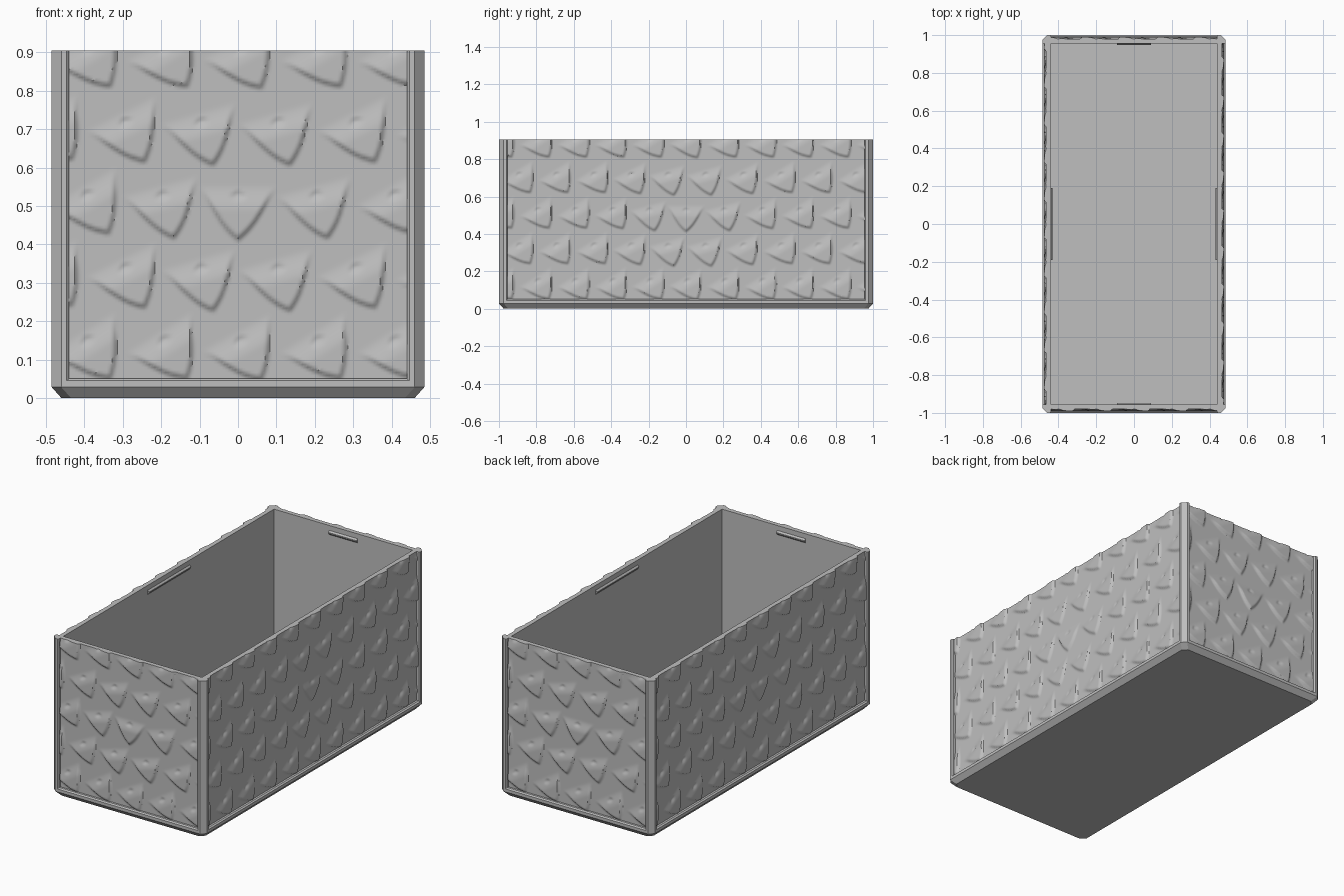
import bpy, bmesh, math

cube = bpy.data.objects.get("Cube")
if cube:
    bpy.data.objects.remove(cube, do_unlink=True)

HX, HY, TOP = 0.485, 1.0, 0.905      # outer half sizes and height
WALL, CUT = 0.045, 0.025             # wall thickness, outer chamfer
RAIL = 0.045                         # height of the bottom rail
RECESS, LIP = 0.02, 0.011            # panel recess, heart relief
STEP = 0.007

gray = bpy.data.materials.new("plain_gray")
gray.use_nodes = True
gray.diffuse_color = (0.52, 0.52, 0.52, 1)
gray.node_tree.nodes["Principled BSDF"].inputs["Base Color"].default_value = gray.diffuse_color


def link(name, mesh, angle=0.0):
    obj = bpy.data.objects.new(name, mesh)
    obj.rotation_euler.z = angle
    bpy.context.collection.objects.link(obj)
    return obj


def finish(name, bm, fix=True):
    if fix:
        bmesh.ops.recalc_face_normals(bm, faces=bm.faces)
    mesh = bpy.data.meshes.new(name)
    bm.to_mesh(mesh)
    bm.free()
    mesh.materials.append(gray)
    return mesh


def loft(loops, caps=True):
    """Skin a stack of closed loops."""
    bm = bmesh.new()
    rings = [[bm.verts.new(p) for p in loop] for loop in loops]
    n = len(rings[0])
    for a, b in zip(rings, rings[1:]):
        for i in range(n):
            j = (i + 1) % n
            bm.faces.new((a[i], a[j], b[j], b[i]))
    if caps:
        bm.faces.new(rings[0][::-1])
        bm.faces.new(rings[-1])
    return bm


def octagon(inset, z):
    """Rectangle with cut corners, as a loop at height z."""
    x, y, c = HX - inset, HY - inset, CUT
    return [(x, c - y, z), (x, y - c, z), (x - c, y, z), (c - x, y, z),
            (-x, y - c, z), (-x, c - y, z), (c - x, -y, z), (x - c, -y, z)]


def smooth(a, b, t):
    t = max(0.0, min(1.0, (t - a) / (b - a)))
    return t * t * (3 - 2 * t)


def heart_height(u, v):
    """Relief of one heart; notch at the origin, tip pointing down."""
    au = abs(u)
    edge = ((v + 0.135) * 0.07 - au * 0.095) / 0.118
    edge += 0.008 * math.sin(math.pi * min(1, au / 0.08))
    body = smooth(0, 0.011, edge) * smooth(0.015, -0.055, v)
    dent = smooth(0, 0.007, -v - 0.5 * au) * smooth(0.032, 0.01, math.hypot(u, v))
    return LIP * body - 0.005 * dent


def heart_layout(half):
    """Staggered hearts that tilt more with distance from the middle."""
    hearts = []
    for row in range(-2, 3):
        shift = 0.1 * (row % 2)
        for col in range(-6, 7):
            u, z = col * 0.2 + shift, row * 0.19
            if abs(u) < half + 0.1:
                tilt = min(math.radians(32), 1.3 * math.hypot(u, z))
                hearts.append((u, z + 0.54, math.cos(tilt), math.sin(tilt)))
    return hearts


def relief_panel(name, half, depth):
    """Recessed heart panel facing -y, with its top rim."""
    hearts = heart_layout(half)
    nu, nz = round(2 * half / STEP), round((TOP - RAIL) / STEP)
    bm = bmesh.new()
    columns = []
    for i in range(nu + 1):
        u = -half + 2 * half * i / nu
        near = [h for h in hearts if abs(u - h[0]) < 0.15]
        column = []
        for k in range(nz + 1):
            z = RAIL + (TOP - RAIL) * k / nz
            high, low = 0.0, 0.0
            for hu, hz, c, s in near:
                du, dz = u - hu, z - hz
                if -0.16 < dz < 0.08:
                    h = heart_height(du * c + dz * s, dz * c - du * s)
                    high, low = max(high, h), min(low, h)
            column.append(bm.verts.new((u, RECESS - depth - high - low, z)))
        column.append(bm.verts.new((u, WALL - depth, TOP)))
        columns.append(column)
    for a, b in zip(columns, columns[1:]):
        for k in range(nz + 1):
            bm.faces.new((a[k], b[k], b[k + 1], a[k + 1]))
    return finish(name, bm, fix=False)


# Heart panels on opposite walls, each pair sharing one mesh
panels = []
for name, half, depth, turn in (("end", HX - WALL, HY, 0), ("side", HY - WALL, HX, math.pi / 2)):
    mesh = relief_panel(name + "_panel", half, depth)
    for k in range(2):
        panels.append(link(f"{name}_panel_{k + 1}", mesh, turn + k * math.pi))

# Base slab with chamfered underside and bevelled rail
link("base", finish("base", loft([octagon(CUT, 0), octagon(0, 0.028),
                                 octagon(0, RAIL), octagon(0.008, RAIL + 0.006)])))

# Inner wall lining, facing inwards
ix, iy = HX - WALL, HY - WALL
corners = [(ix, -iy), (ix, iy), (-ix, iy), (-ix, -iy)]
lining = loft([[(x, y, z) for x, y in corners] for z in (RAIL, TOP)], caps=False)
bmesh.ops.reverse_faces(lining, faces=lining.faces)
link("inner_walls", finish("inner_walls", lining, fix=False))

# Corner posts with chamfered outer edge and small inner bevels
b = 0.006
profile = [(0, CUT), (CUT, 0), (WALL - b, 0), (WALL, b), (WALL, WALL), (b, WALL), (0, WALL - b)]
for sx in (-1, 1):
    for sy in (-1, 1):
        loops = [[(sx * (HX - p), sy * (HY - q), z) for p, q in profile] for z in (0.028, TOP)]
        name = ("left" if sx > 0 else "right") + ("_back" if sy > 0 else "_front") + "_post"
        link(name, finish(name, loft(loops)))

# Lid catch ridges just below the inner rim
for name, half, wall, turn in (("end", 0.09, iy, 0), ("side", 0.19, ix, math.pi / 2)):
    section = [(0, 0.012), (0.008, 0.003), (0.008, -0.003), (0, -0.012)]
    loops = [[(u, p - wall, 0.865 + q) for p, q in section] for u in (-half, half)]
    mesh = finish(name + "_catch", loft(loops))
    for k in range(2):
        link(f"{name}_catch_{k + 1}", mesh, turn + k * math.pi)

# Smooth relief, crisp rim
bpy.ops.object.select_all(action='DESELECT')
for obj in panels[::2]:
    obj.select_set(True)
    bpy.context.view_layer.objects.active = obj
bpy.ops.object.shade_smooth_by_angle(angle=math.radians(40))
